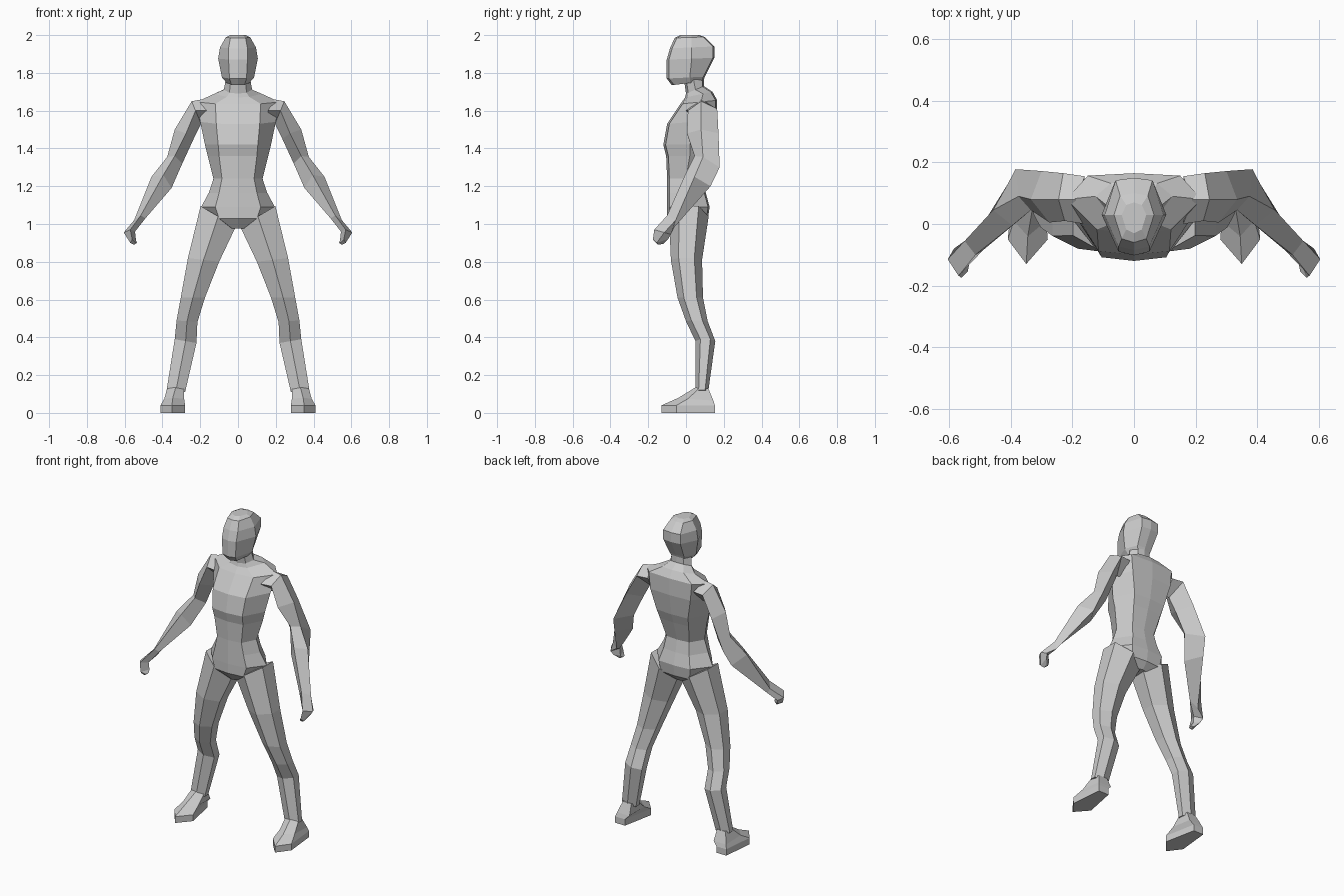
import bpy, bmesh, math


def loft(name, rings, mirror=False):
    """Skin a stack of equal-sized point rings and cap both ends."""
    bm = bmesh.new()
    vs = [[bm.verts.new(p) for p in r] for r in rings]
    n = len(vs[0])
    for a, b in zip(vs, vs[1:]):
        for i in range(n):
            j = (i + 1) % n
            bm.faces.new((a[i], a[j], b[j], b[i]))
    bm.faces.new(vs[0])
    bm.faces.new(vs[-1])
    bmesh.ops.recalc_face_normals(bm, faces=bm.faces)
    me = bpy.data.meshes.new(name)
    bm.to_mesh(me)
    bm.free()
    ob = bpy.data.objects.new(name, me)
    bpy.context.collection.objects.link(ob)
    if mirror:
        m = ob.modifiers.new("Mirror", 'MIRROR')
        m.use_mirror_merge = False
    return ob


def body_ring(zf, zb, yf, fx, sx, sy, bx, yb):
    """Symmetric eight-sided section: front centre, front edge, side, back edge, back centre."""
    half = [(0, yf), (fx, yf + .012), (sx, sy), (bx, yb - .008), (0, yb)]
    pts = half + [(-x, y) for x, y in half[3:0:-1]]
    return [(x, y, zf + (zb - zf) * (y - yf) / (yb - yf)) for x, y in pts]


def leg_ring(zi, zo, xi, xo, yf, yb):
    """Hexagon with a ridge down the front, height sloping from inner to outer side."""
    out = []
    for k in range(6):
        a = math.radians(-90 + 60 * k)
        t = .5 + .5 * math.cos(a) / math.cos(math.radians(30))
        s = .5 + .5 * math.sin(a)
        out.append((xi + (xo - xi) * t, yf + (yb - yf) * s, zi + (zo - zi) * t))
    return out


# Head
loft("head", [body_ring(*s) for s in [
    (1.735, 1.755, -.075, .035, .06, .02, .04, .09),
    (1.77, 1.78, -.102, .045, .085, .02, .05, .10),
    (1.87, 1.88, -.102, .05, .105, .03, .06, .15),
    (1.93, 1.94, -.085, .05, .095, .03, .06, .15),
    (1.985, 1.99, -.06, .04, .065, .03, .045, .10),
    (2.0, 2.0, -.03, .025, .04, .03, .025, .07)]])

# Neck, chest, waist and pelvis
loft("torso", [body_ring(*s) for s in [
    (1.76, 1.77, -.01, .04, .065, .04, .04, .095),
    (1.69, 1.73, 0, .045, .075, .05, .045, .095),
    (1.67, 1.70, -.005, .06, .125, .09, .075, .14),
    (1.635, 1.655, -.03, .12, .22, .08, .15, .165),
    (1.53, 1.55, -.10, .115, .20, .04, .14, .165),
    (1.42, 1.42, -.12, .105, .175, .02, .11, .145),
    (1.36, 1.36, -.105, .10, .16, .02, .10, .125),
    (1.24, 1.24, -.10, .085, .13, 0, .08, .09),
    (1.165, 1.165, -.10, .10, .155, 0, .09, .105),
    (1.09, 1.09, -.10, .12, .195, .01, .11, .125),
    (1.03, 1.02, -.10, .10, .14, .01, .10, .115),
    (.975, .98, -.06, .03, .04, .01, .03, .08)]])

# Legs
loft("leg", [leg_ring(*s) for s in [
    (.985, 1.095, .012, .198, -.09, .12),
    (.80, .82, .10, .265, -.08, .085),
    (.61, .61, .175, .303, -.045, .09),
    (.48, .49, .215, .325, 0, .115),
    (.37, .39, .22, .335, .05, .155),
    (.11, .12, .28, .378, .05, .118)]], True)

# Feet: pointed five-sided sole rising to the ankle
sole = [(.35, -.13), (.41, -.05), (.39, .153), (.32, .153), (.28, -.05)]
loft("foot", [
    [(x, y, 0) for x, y in sole],
    [(x, y, .04) for x, y in sole],
    [(.345, -.04, .08), (.39, .01, .075), (.382, .145, .065), (.295, .145, .065), (.285, .01, .075)],
    [(.33, .05, .135), (.375, .07, .13), (.36, .118, .13), (.30, .118, .13), (.285, .07, .13)]], True)

# Arms: outer, back, inner and front corner at each joint
loft("arm", [
    [(.19, .08, 1.66), (.16, .155, 1.61), (.16, .08, 1.53), (.16, .0, 1.60)],
    [(.245, .08, 1.65), (.23, .165, 1.61), (.195, .08, 1.53), (.225, .01, 1.60)],
    [(.335, .08, 1.50), (.30, .172, 1.48), (.235, .09, 1.45), (.275, .005, 1.48)],
    [(.375, .09, 1.355), (.385, .178, 1.30), (.295, .10, 1.32), (.335, .045, 1.36)],
    [(.458, .045, 1.25), (.41, .13, 1.20), (.352, .03, 1.19), (.395, -.005, 1.26)],
    [(.55, -.055, 1.02), (.528, -.06, .985), (.49, -.085, 1.03), (.515, -.10, 1.045)]], True)

# Curled hands
loft("hand", [
    [(.55, -.055, 1.02), (.528, -.06, .985), (.49, -.085, 1.03), (.515, -.10, 1.045)],
    [(.605, -.115, .955), (.585, -.08, .945), (.545, -.115, .96), (.57, -.168, .97)],
    [(.57, -.155, .90), (.575, -.095, .92), (.54, -.115, .915), (.56, -.175, .918)],
    [(.55, -.148, .89), (.55, -.12, .895), (.535, -.13, .90), (.54, -.155, .90)]], True)
